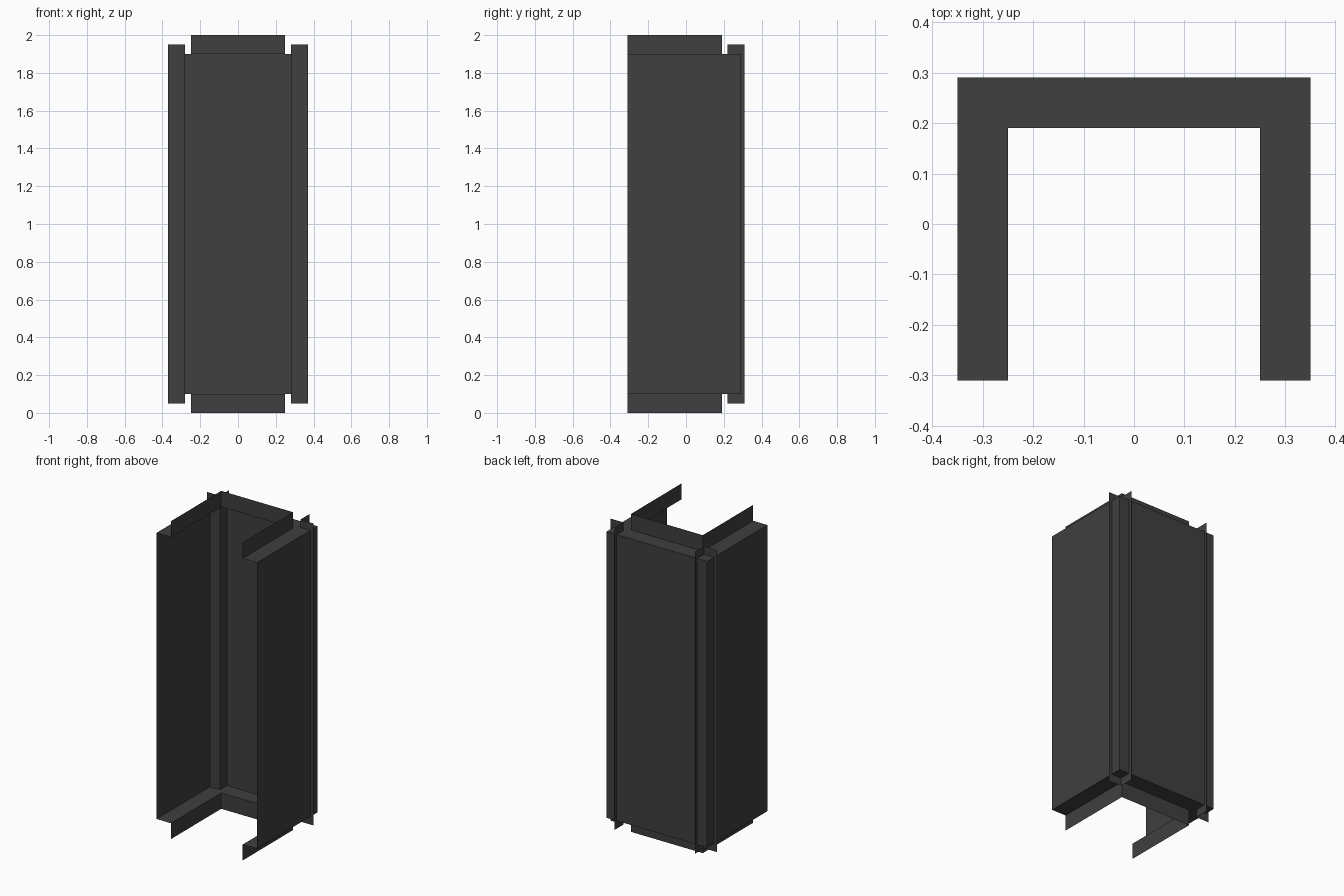
import bpy

if "Cube" in bpy.data.objects:
    bpy.data.objects.remove(bpy.data.objects["Cube"])

FRONT = -0.31          # open side of the U-shaped shell
steel = bpy.data.materials.new("dark_grey_sheet")
steel.diffuse_color = (0.05, 0.05, 0.05, 1)
steel.use_nodes = True
steel.node_tree.nodes["Principled BSDF"].inputs["Base Color"].default_value = steel.diffuse_color


def u_path(half):
    """Three-sided plan line, open to the front."""
    back = half - 0.06
    return [(-half, FRONT), (-half, back), (half, back), (half, FRONT)]


def sheet(name, lower, upper):
    """Thin sheet spanning two matching rows of points."""
    n = len(lower)
    faces = [(i + 1, i, n + i, n + i + 1) for i in range(n - 1)]
    mesh = bpy.data.meshes.new(name)
    mesh.from_pydata(lower + upper, [], faces)
    mesh.materials.append(steel)
    obj = bpy.data.objects.new(name, mesh)
    bpy.context.collection.objects.link(obj)
    return obj


def level(path, z):
    return [(x, y, z) for x, y in path]


# Folded shell: half width and height at each fold, bottom to top
folds = [(0.25, 0.0), (0.25, 0.1), (0.35, 0.1),
         (0.35, 1.9), (0.25, 1.9), (0.25, 2.0)]
names = ["bottom_flange", "bottom_ledge", "wall_panels",
         "top_ledge", "top_flange"]
for name, (h0, z0), (h1, z1) in zip(names, folds, folds[1:]):
    sheet(name, level(u_path(h0), z0), level(u_path(h1), z1))

# Angle strips running through the back corners, mirrored left and right
for side, label in ((-1, "left"), (1, "right")):
    angle = [(side * 0.37, 0.22), (side * 0.28, 0.22), (side * 0.28, 0.31)]
    sheet(label + "_corner_angle", level(angle, 0.05), level(angle, 1.95))
